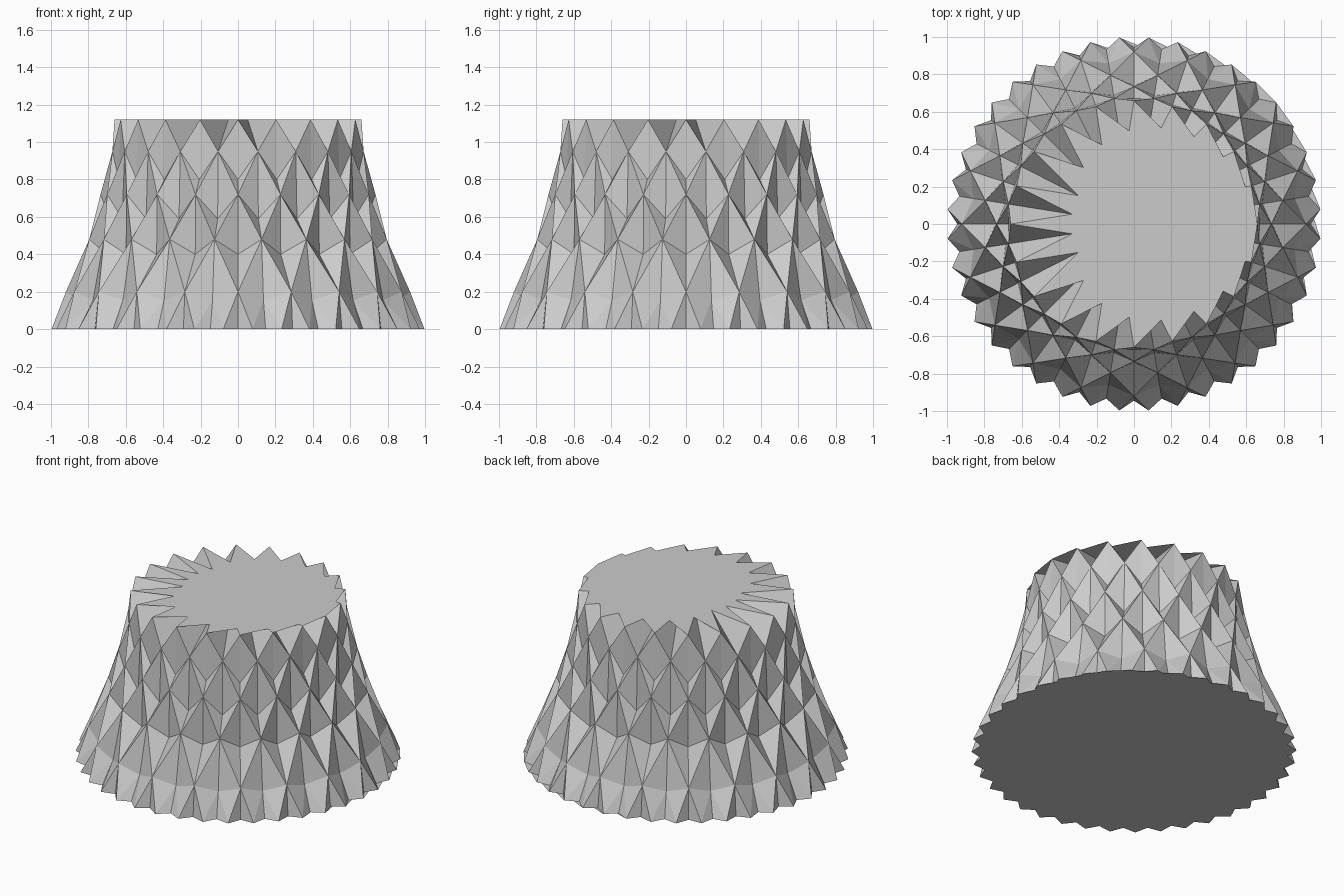
import bpy, bmesh, math
from mathutils import Vector

cube = bpy.data.objects.get("Cube")
if cube:
    bpy.data.objects.remove(cube, do_unlink=True)

COUNT = 20                 # diamonds around the body
STEP = 360 / COUNT
HALF = STEP / 2
HEIGHT = 1.12

# Rib crossings, bottom to top: (radius, height); every second ring is turned half a step
RINGS = [(0.92, 0.20), (0.805, 0.48), (0.735, 0.72), (0.68, 0.95), (0.66, HEIGHT)]
# Recessed centre of each full diamond row: (radius, height)
CENTRES = [(0.74, 0.40), (0.695, 0.59), (0.67, 0.80)]
LOW_CENTRE = (0.87, 0.155)
FOOT_TIP = (1.0, 0.0)
FOOT_VALLEY = (0.945, 0.0)
RIM_NOTCH = (0.335, HEIGHT)


def polar(ring, degrees):
    a = math.radians(degrees)
    return Vector((ring[0] * math.cos(a), ring[0] * math.sin(a), ring[1]))


bm = bmesh.new()


def tri(a, b, c, facing=None):
    """Add one flat triangle turned outward, or toward the given direction."""
    if facing is None:
        mid = (a + b + c) / 3
        facing = Vector((mid.x, mid.y, 0)).normalized() + Vector((0, 0, 0.3))
    if (b - a).cross(c - a).dot(facing) < 0:
        b, c = c, b
    bm.faces.new([bm.verts.new(p) for p in (a, b, c)])


def fan(points, facing):
    """Close a star-shaped outline with triangles from its first point."""
    for p, q in zip(points[1:], points[2:]):
        tri(points[0], p, q, facing)


for k in range(COUNT):
    even, odd = k * STEP, k * STEP + HALF
    for s in (-1, 1):
        # Full diamonds, each folded in to its centre
        for j, centre in enumerate(CENTRES):
            ang = odd if j % 2 else even
            mid = polar(centre, ang)
            side = polar(RINGS[j + 1], ang + s * HALF)
            tri(polar(RINGS[j], ang), mid, side)
            tri(mid, side, polar(RINGS[j + 2], ang))

        # Pleats below the lowest crossings
        tri(polar(RINGS[0], even), polar(FOOT_TIP, even + s * HALF / 2),
            polar(FOOT_VALLEY, even))

        # Cut-off diamonds along the foot
        mid = polar(LOW_CENTRE, odd)
        side = polar(RINGS[0], odd + s * HALF)
        tip = polar(FOOT_TIP, odd + s * HALF / 2)
        tri(mid, side, polar(RINGS[1], odd))
        tri(mid, side, tip)
        tri(mid, tip, polar(FOOT_VALLEY, odd))

        # Grooves running in from the rim
        tri(polar(RINGS[3], odd), polar(RINGS[4], odd + s * HALF),
            polar(RIM_NOTCH, odd))

# Flat top, a star outline starting at +x
fan([polar(RIM_NOTCH if i % 2 else RINGS[4], i * HALF) for i in range(2 * COUNT)],
    Vector((0, 0, 1)))

# Flat underside, a finer star outline
fan([polar(FOOT_VALLEY if i % 2 else FOOT_TIP, 40.5 + i * HALF / 2)
     for i in range(4 * COUNT)], Vector((0, 0, -1)))

bmesh.ops.remove_doubles(bm, verts=bm.verts, dist=0.0001)

mesh = bpy.data.meshes.new("faceted_body")
bm.to_mesh(mesh)
bm.free()
body = bpy.data.objects.new("faceted_body", mesh)
bpy.context.collection.objects.link(body)

# Plain grey
grey = bpy.data.materials.new("light_grey")
grey.use_nodes = True
colour = (0.6, 0.6, 0.6, 1)
grey.diffuse_color = colour
grey.node_tree.nodes["Principled BSDF"].inputs["Base Color"].default_value = colour
mesh.materials.append(grey)
